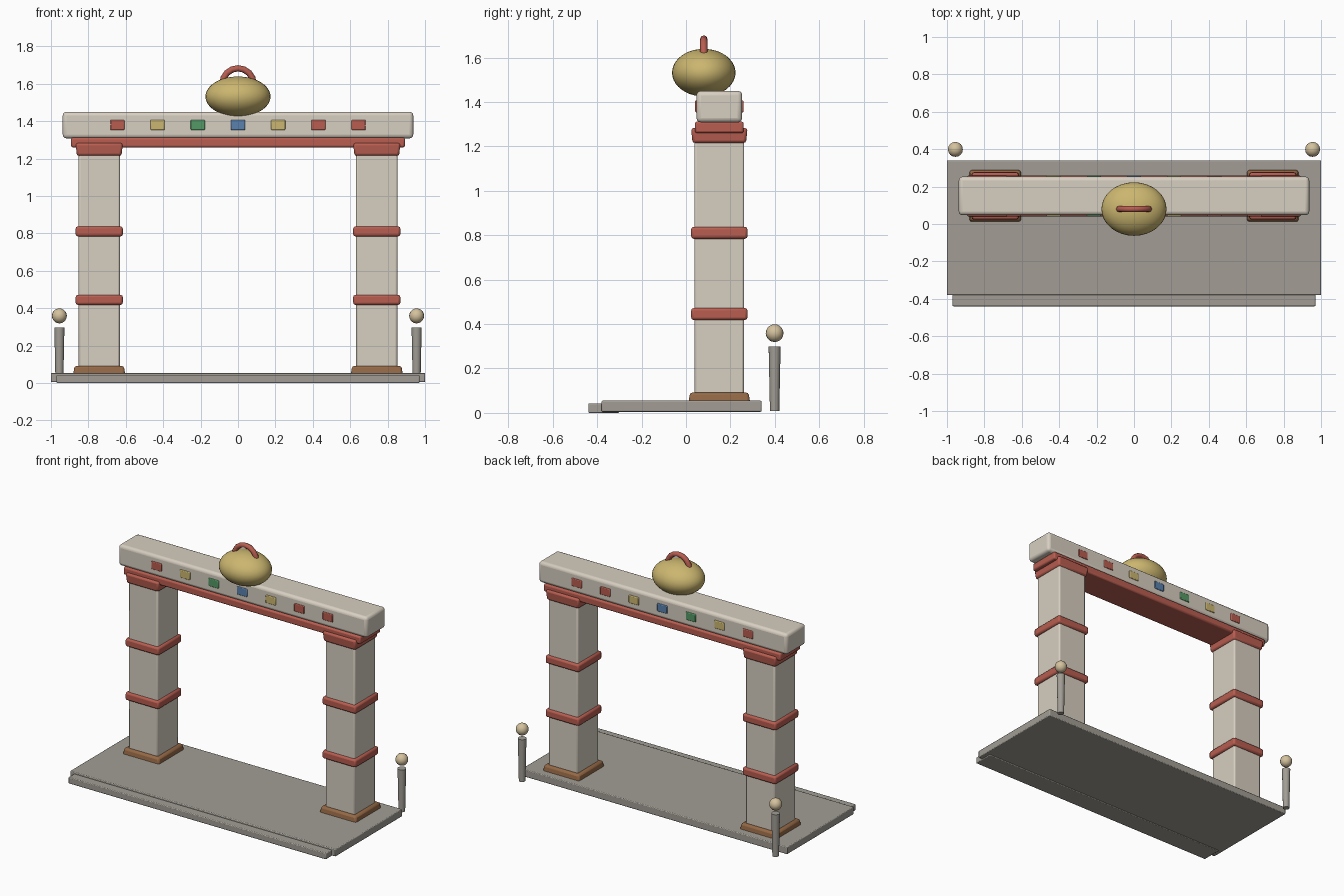
import bpy
from math import pi, cos, sin

if "Cube" in bpy.data.objects:
    bpy.data.objects.remove(bpy.data.objects["Cube"])


def material(name, r, g, b):
    m = bpy.data.materials.new(name)
    m.diffuse_color = (r, g, b, 1)
    m.use_nodes = True
    m.node_tree.nodes["Principled BSDF"].inputs["Base Color"].default_value = m.diffuse_color
    return m


STONE = material("pale_stone", 0.68, 0.62, 0.53)
RED = material("red", 0.48, 0.11, 0.08)
BROWN = material("brown", 0.30, 0.14, 0.06)
GREY = material("warm_grey", 0.36, 0.34, 0.30)
GOLD = material("gold", 0.60, 0.47, 0.16)
TAN = material("tan", 0.66, 0.54, 0.34)
GREEN = material("green", 0.09, 0.32, 0.13)
BLUE = material("blue", 0.10, 0.22, 0.42)


def finish(obj, name, mat):
    obj.name = name
    obj.data.materials.append(mat)
    bpy.ops.object.shade_smooth_by_angle(angle=0.6)
    return obj


def box(name, mat, x, y, z, bevel, segments=2):
    """Rounded box from (min, max) ranges on each axis."""
    bpy.ops.mesh.primitive_cube_add(size=1, location=[sum(r) / 2 for r in (x, y, z)])
    obj = bpy.context.object
    obj.scale = [r[1] - r[0] for r in (x, y, z)]
    bpy.ops.object.transform_apply(location=False, rotation=False, scale=True)
    mod = obj.modifiers.new("bevel", 'BEVEL')
    mod.width, mod.segments = bevel, segments
    return finish(obj, name, mat)


def ball(name, mat, loc, radii, seg=24, rings=16):
    bpy.ops.mesh.primitive_uv_sphere_add(segments=seg, ring_count=rings, radius=1, location=loc)
    obj = bpy.context.object
    obj.scale = radii
    bpy.ops.object.transform_apply(location=False, rotation=False, scale=True)
    return finish(obj, name, mat)


# Floor slab and front step
box("floor_slab", GREY, (-1, 1), (-0.38, 0.34), (0.005, 0.055), 0.005)
box("front_step", GREY, (-0.97, 0.97), (-0.44, -0.30), (0, 0.043), 0.005)

YC = 0.15  # depth centre of the gate
for s, side in ((-1, "left"), (1, "right")):
    # Square part centred on the pillar axis
    def block(name, mat, half_x, half_y, z, bevel):
        cx = s * 0.742
        return box(f"{side}_{name}", mat, (cx - half_x, cx + half_x),
                   (YC - half_y, YC + half_y), z, bevel)

    # Pillar with plinth, bands and capital
    block("pillar", STONE, 0.11, 0.112, (0.05, 1.25), 0.009)
    plinth = block("plinth", BROWN, 0.14, 0.14, (0.04, 0.092), 0.012)
    for v in plinth.data.vertices:
        if v.co.z > 0:
            v.co.x *= 0.94
            v.co.y *= 0.94
    block("lower_band", RED, 0.126, 0.127, (0.418, 0.472), 0.012)
    block("upper_band", RED, 0.126, 0.127, (0.784, 0.838), 0.012)
    capital = block("capital", RED, 0.126, 0.127, (1.215, 1.283), 0.012)
    for v in capital.data.vertices:
        if v.co.z < 0:
            v.co.x *= 0.95
            v.co.y *= 0.95

    # Tapered bollard with a floating ball
    bpy.ops.mesh.primitive_cone_add(vertices=16, radius1=0.021, radius2=0.027,
                                    depth=0.29, location=(s * 0.955, 0.399, 0.153))
    finish(bpy.context.object, f"{side}_bollard", GREY)
    ball(f"{side}_bollard_ball", TAN, (s * 0.955, 0.399, 0.359), (0.04,) * 3, 16, 10)

# Beam with red moulding below
box("beam_moulding", RED, (-0.893, 0.893), (YC - 0.11, YC + 0.11), (1.26, 1.312), 0.01)
box("beam", STONE, (-0.937, 0.937), (YC - 0.103, YC + 0.103), (1.308, 1.45), 0.02, 3)

# Coloured tiles on the front and back of the beam
for i, mat in enumerate((RED, GOLD, GREEN, BLUE, GOLD, RED, RED)):
    x = (i - 3) * 0.215
    for y, face in ((YC - 0.103, "front"), (YC + 0.103, "back")):
        box(f"{face}_tile_{i + 1}", mat, (x - 0.038, x + 0.038),
            (y - 0.006, y + 0.006), (1.353, 1.407), 0.005)

# Golden ornament on top
ball("ornament", GOLD, (0, 0.08, 1.532), (0.174, 0.143, 0.107), 32, 20)

# Arched handle of the ornament
curve = bpy.data.curves.new("handle", 'CURVE')
curve.dimensions = '3D'
curve.bevel_depth = 0.017
curve.bevel_resolution = 2
curve.use_fill_caps = True
spline = curve.splines.new('POLY')
N = 8
spline.points.add(N)
for i, p in enumerate(spline.points):
    a = pi * i / N
    p.co = (0.083 * cos(a), 0.08, 1.6 + 0.083 * sin(a), 1)
handle = bpy.data.objects.new("ornament_handle", curve)
bpy.context.collection.objects.link(handle)
curve.materials.append(RED)
